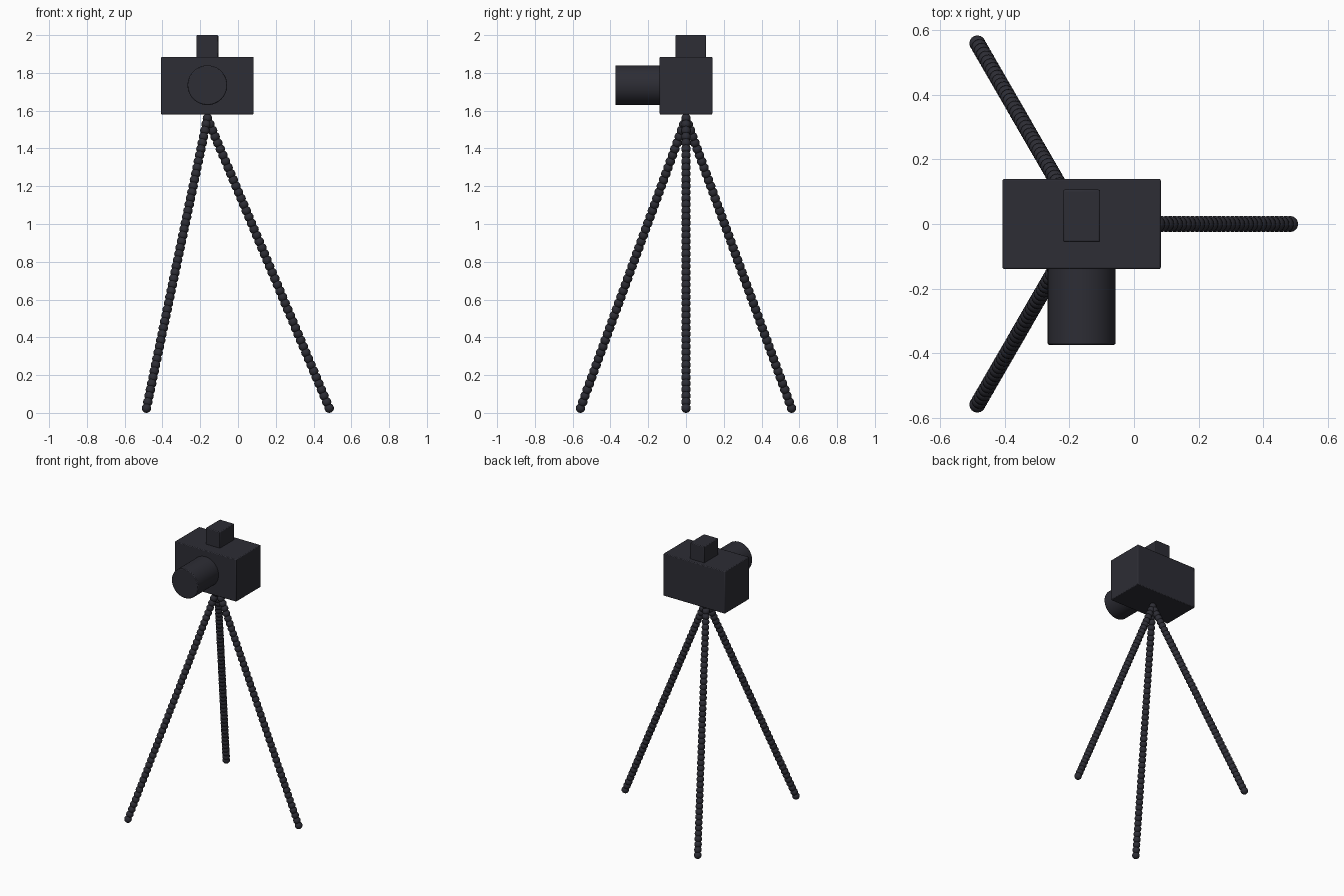
import bpy, bmesh, math
from mathutils import Vector, Matrix

cube = bpy.data.objects.get("Cube")
if cube:
    bpy.data.objects.remove(cube, do_unlink=True)

CX = -0.162            # centre line of camera and tripod apex
BEAD = 0.025           # leg bead radius

charcoal = bpy.data.materials.new("charcoal")
charcoal.use_nodes = True
colour = (0.026, 0.026, 0.035, 1)
charcoal.diffuse_color = colour
charcoal.node_tree.nodes["Principled BSDF"].inputs["Base Color"].default_value = colour


def finish(name, bm, bevel=0):
    mesh = bpy.data.meshes.new(name)
    bm.to_mesh(mesh)
    bm.free()
    mesh.materials.append(charcoal)
    obj = bpy.data.objects.new(name, mesh)
    bpy.context.collection.objects.link(obj)
    if bevel:
        mod = obj.modifiers.new("edge_bevel", "BEVEL")
        mod.width = bevel
        mod.segments = 2
        mod.limit_method = "ANGLE"
    bpy.ops.object.select_all(action="DESELECT")
    obj.select_set(True)
    bpy.context.view_layer.objects.active = obj
    bpy.ops.object.shade_smooth_by_angle(angle=math.radians(35))
    return obj


def box(name, centre, size):
    bm = bmesh.new()
    bmesh.ops.create_cube(bm, size=1, matrix=Matrix.LocRotScale(Vector(centre), None, Vector(size)))
    return finish(name, bm, 0.005)


# Camera body and viewfinder
box("camera_body", (CX, 0, 1.732), (0.49, 0.279, 0.304))
box("viewfinder", (CX, 0.025, 1.94), (0.115, 0.162, 0.12))

# Lens barrel pointing forward
bm = bmesh.new()
bmesh.ops.create_cone(bm, cap_ends=True, segments=48, radius1=0.105, radius2=0.105, depth=0.244,
                      matrix=Matrix.Translation((CX, -0.252, 1.735)) @ Matrix.Rotation(math.pi / 2, 4, "X"))
finish("lens", bm, 0.005)

# Three tripod legs made of beads
apex = Vector((CX, 0, 1.56))
for name, degrees in (("left_leg", 0), ("back_right_leg", 120), ("front_right_leg", 240)):
    angle = math.radians(degrees)
    foot = Vector((CX + 0.645 * math.cos(angle), 0.645 * math.sin(angle), BEAD))
    bm = bmesh.new()
    count = 48
    for i in range(count):
        spot = foot.lerp(apex, i / (count - 1))
        bmesh.ops.create_uvsphere(bm, u_segments=16, v_segments=10, radius=BEAD,
                                  matrix=Matrix.Translation(spot))
    finish(name, bm)
